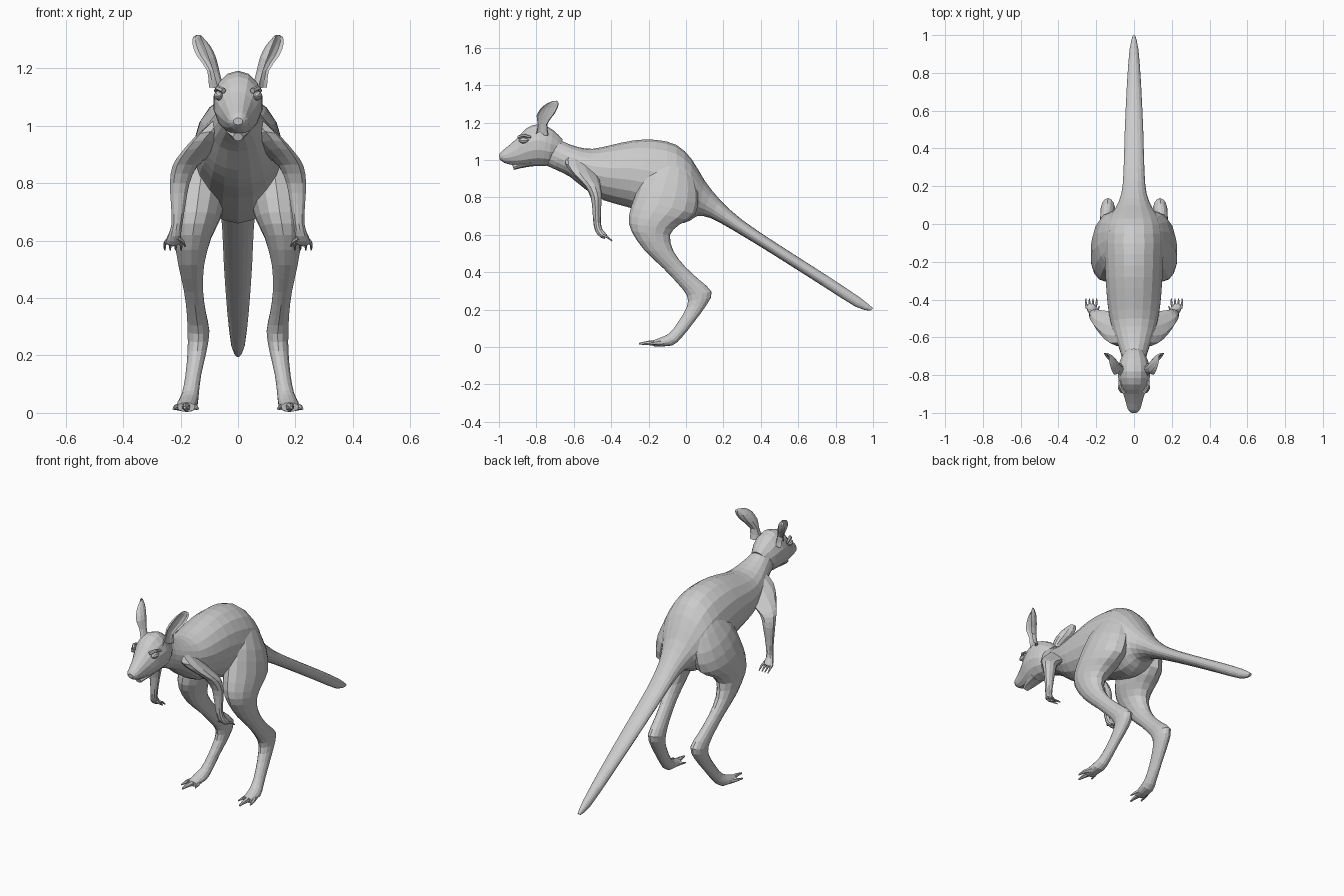
import bpy, bmesh, math
from mathutils import Vector


def smooth_path(rows, steps):
    """Catmull-Rom interpolation of the station rows."""
    out = []
    for i in range(len(rows) - 1):
        p0, p1 = rows[max(i - 1, 0)], rows[i]
        p2, p3 = rows[i + 1], rows[min(i + 2, len(rows) - 1)]
        for k in range(steps):
            t = k / steps
            out.append([0.5 * (2 * b + (c - a) * t + (2 * a - 5 * b + 4 * c - d) * t * t
                               + (3 * b - a - 3 * c + d) * t ** 3)
                        for a, b, c, d in zip(p0, p1, p2, p3)])
    out.append(list(rows[-1]))
    return out


def skin(name, rings, mirrored):
    bm = bmesh.new()
    loops = [[bm.verts.new(p) for p in ring] for ring in rings]
    n = len(loops[0])
    for a, b in zip(loops, loops[1:]):
        for i in range(n):
            bm.faces.new((a[i], a[(i + 1) % n], b[(i + 1) % n], b[i]))
    bm.faces.new(loops[0])
    bm.faces.new(loops[-1])
    bmesh.ops.recalc_face_normals(bm, faces=bm.faces)
    mesh = bpy.data.meshes.new(name)
    bm.to_mesh(mesh)
    bm.free()
    ob = bpy.data.objects.new(name, mesh)
    bpy.context.collection.objects.link(ob)
    if mirrored:
        mod = ob.modifiers.new("mirror", 'MIRROR')
        mod.use_mirror_merge = False
    return ob


def loft(name, rows, sides=12, steps=2, mirrored=False):
    """Rows: centre x, edge A (y, z), edge B (y, z), half width."""
    rings = []
    for x, ya, za, yb, zb, w in smooth_path(rows, steps):
        c = Vector((x, (ya + yb) / 2, (za + zb) / 2))
        v = Vector((0, (ya - yb) / 2, (za - zb) / 2))
        rings.append([c + v * math.cos(a) + Vector((w * math.sin(a), 0, 0))
                      for a in (2 * math.pi * i / sides for i in range(sides))])
    return skin(name, rings, mirrored)


def digit(name, pts, r0, r1):
    """Tapered finger or toe through a few points."""
    rings = []
    for i, p in enumerate(pts):
        p = Vector(p)
        d = (Vector(pts[min(i + 1, len(pts) - 1)]) - Vector(pts[max(i - 1, 0)])).normalized()
        u = d.cross(Vector((0.3, 0, 1))).normalized()
        v = d.cross(u)
        r = r0 + (r1 - r0) * i / (len(pts) - 1)
        rings.append([p + u * r * math.cos(a) + v * r * math.sin(a)
                      for a in (2 * math.pi * k / 6 for k in range(6))])
    return skin(name, rings, True)


# neck, torso and tail
loft("body_and_tail", [
    (0, -0.72, 1.14, -0.78, 0.985, 0.055),
    (0, -0.66, 1.10, -0.70, 0.95, 0.072),
    (0, -0.58, 1.07, -0.62, 0.91, 0.10),
    (0, -0.50, 1.06, -0.54, 0.845, 0.125),
    (0, -0.40, 1.08, -0.44, 0.785, 0.142),
    (0, -0.28, 1.105, -0.30, 0.745, 0.152),
    (0, -0.16, 1.108, -0.16, 0.69, 0.158),
    (0, -0.05, 1.08, -0.05, 0.66, 0.158),
    (0, 0.03, 1.005, 0.02, 0.675, 0.14),
    (0, 0.10, 0.89, 0.06, 0.70, 0.10),
    (0, 0.18, 0.79, 0.13, 0.69, 0.068),
    (0, 0.30, 0.68, 0.26, 0.62, 0.056),
    (0, 0.50, 0.545, 0.465, 0.495, 0.05),
    (0, 0.75, 0.385, 0.73, 0.327, 0.038),
    (0, 0.93, 0.265, 0.91, 0.214, 0.024),
    (0, 1.0, 0.207, 0.985, 0.195, 0.008)], sides=18)

# head
loft("head", [
    (0, -0.66, 1.11, -0.70, 1.0, 0.05),
    (0, -0.71, 1.16, -0.74, 0.97, 0.076),
    (0, -0.78, 1.192, -0.79, 0.968, 0.087),
    (0, -0.85, 1.172, -0.84, 0.966, 0.08),
    (0, -0.90, 1.12, -0.89, 0.968, 0.06),
    (0, -0.95, 1.075, -0.935, 0.975, 0.044),
    (0, -0.985, 1.047, -0.972, 0.985, 0.034),
    (0, -1.0, 1.028, -0.997, 1.003, 0.016)], sides=14)
loft("lower_jaw", [
    (0, -0.82, 1.0, -0.82, 0.967, 0.045),
    (0, -0.88, 0.995, -0.88, 0.957, 0.036),
    (0, -0.93, 0.975, -0.92, 0.947, 0.018)], sides=8)

# eyes with brow ridges
loft("eye", [
    (0.066, -0.895, 1.105, -0.893, 1.10, 0.004),
    (0.067, -0.877, 1.122, -0.875, 1.088, 0.016),
    (0.070, -0.855, 1.118, -0.855, 1.092, 0.014),
    (0.070, -0.838, 1.108, -0.838, 1.103, 0.004)], sides=8, mirrored=True)
digit("brow", [(0.05, -0.895, 1.122), (0.07, -0.868, 1.132), (0.077, -0.83, 1.122)],
      0.010, 0.007)

# cupped ears: crescent sections, open to the front and outside
across = Vector((0.42, 0.9, 0.1)).normalized()
opening = Vector((0.9, -0.42, 0)).normalized()
ear_rings = []
for x, y, z, w, d in smooth_path([
        (0.066, -0.762, 1.13, 0.038, 0.036),
        (0.078, -0.760, 1.19, 0.026, 0.034),
        (0.098, -0.742, 1.24, 0.050, 0.046),
        (0.116, -0.722, 1.28, 0.050, 0.040),
        (0.130, -0.708, 1.305, 0.034, 0.022),
        (0.134, -0.700, 1.316, 0.012, 0.008)], 2):
    ring = []
    for k in range(12):
        a = 2 * math.pi * k / 12
        s = math.sin(a)
        cup = -d * s if s > 0 else 0.55 * d * s
        ring.append(Vector((x, y, z)) + across * w * math.cos(a) + opening * (cup + d * 0.6))
    ear_rings.append(ring)
skin("ear", ear_rings, True)

# forelimbs
loft("arm", [
    (0.05, -0.64, 1.03, -0.50, 0.97, 0.05),
    (0.095, -0.645, 0.98, -0.47, 0.92, 0.06),
    (0.145, -0.60, 0.92, -0.46, 0.885, 0.055),
    (0.185, -0.545, 0.865, -0.455, 0.855, 0.045),
    (0.203, -0.51, 0.80, -0.45, 0.80, 0.036),
    (0.208, -0.50, 0.73, -0.455, 0.73, 0.027),
    (0.212, -0.495, 0.66, -0.455, 0.665, 0.020),
    (0.220, -0.482, 0.615, -0.447, 0.63, 0.022),
    (0.226, -0.455, 0.585, -0.432, 0.612, 0.027),
    (0.228, -0.435, 0.58, -0.422, 0.60, 0.018)], sides=10, mirrored=True)
for i in range(4):
    x = 0.208 + i * 0.013
    tip = 0.198 + i * 0.019
    digit("finger", [(x, -0.445, 0.598), (tip, -0.42, 0.588), (tip, -0.395, 0.568)],
          0.009, 0.003)
digit("thumb", [(0.21, -0.47, 0.61), (0.192, -0.455, 0.596), (0.184, -0.435, 0.58)],
      0.009, 0.003)

# hind legs: thigh, shank, hock and foot
loft("hind_leg", [
    (0.08, -0.14, 1.02, 0.03, 0.95, 0.05),
    (0.112, -0.225, 0.92, 0.065, 0.82, 0.08),
    (0.132, -0.275, 0.80, 0.05, 0.71, 0.092),
    (0.145, -0.305, 0.70, -0.035, 0.655, 0.085),
    (0.158, -0.292, 0.62, -0.085, 0.60, 0.066),
    (0.163, -0.22, 0.515, -0.068, 0.515, 0.046),
    (0.155, -0.12, 0.42, -0.005, 0.43, 0.034),
    (0.145, -0.04, 0.335, 0.07, 0.36, 0.034),
    (0.138, 0.005, 0.275, 0.137, 0.295, 0.039),
    (0.142, 0.005, 0.215, 0.11, 0.225, 0.034),
    (0.156, -0.045, 0.13, 0.04, 0.13, 0.028),
    (0.166, -0.085, 0.078, -0.02, 0.055, 0.03),
    (0.176, -0.125, 0.055, -0.075, 0.008, 0.036),
    (0.180, -0.175, 0.036, -0.17, 0.004, 0.032)], sides=14, mirrored=True)
digit("long_toe", [(0.18, -0.15, 0.021), (0.183, -0.205, 0.022), (0.186, -0.25, 0.018)],
      0.018, 0.005)
digit("outer_toe", [(0.195, -0.12, 0.022), (0.216, -0.165, 0.02), (0.224, -0.205, 0.014)],
      0.016, 0.004)
digit("inner_toe", [(0.165, -0.12, 0.022), (0.148, -0.16, 0.02), (0.140, -0.195, 0.014)],
      0.014, 0.004)
